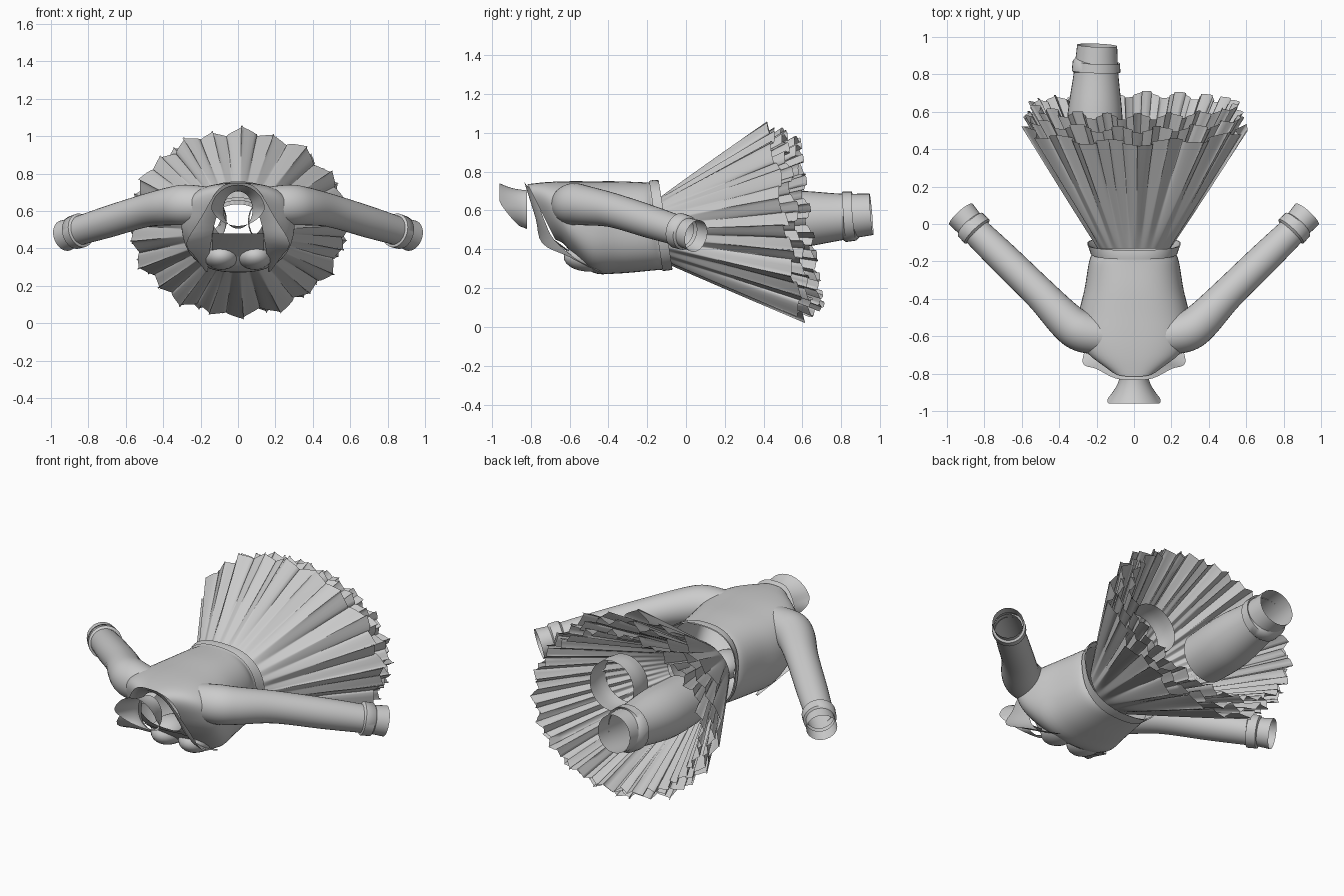
import bpy, math, random
from mathutils import Vector

if "Cube" in bpy.data.objects:
    bpy.data.objects.remove(bpy.data.objects["Cube"])

random.seed(4)
TAU = math.tau


def spline(pts, sub):
    """Catmull-Rom interpolation of tuples of any length."""
    out = []
    for i in range(len(pts) - 1):
        p = [pts[max(0, i - 1)], pts[i], pts[i + 1], pts[min(len(pts) - 1, i + 2)]]
        for k in range(sub):
            t = k / sub
            out.append(tuple(.5 * (2 * b + (c - a) * t + (2 * a - 5 * b + 4 * c - d) * t * t
                                   + (3 * b - a - 3 * c + d) * t ** 3) for a, b, c, d in zip(*p)))
    return out + [tuple(pts[-1])]


def loft(name, rings, closed=True, angle=50):
    n = len(rings[0])
    verts = [tuple(v) for r in rings for v in r]
    m = n if closed else n - 1
    faces = [(i * n + j, i * n + (j + 1) % n, (i + 1) * n + (j + 1) % n, (i + 1) * n + j)
             for i in range(len(rings) - 1) for j in range(m)]
    me = bpy.data.meshes.new(name)
    me.from_pydata(verts, [], faces)
    ob = bpy.data.objects.new(name, me)
    bpy.context.collection.objects.link(ob)
    bpy.ops.object.select_all(action='DESELECT')
    ob.select_set(True)
    bpy.context.view_layer.objects.active = ob
    bpy.ops.object.shade_smooth_by_angle(angle=math.radians(angle))
    return ob


def tube(name, stations, n=32):
    """Round tube through stations (x, y, z, radius)."""
    rings = []
    for i, s in enumerate(stations):
        a, b = stations[max(0, i - 1)], stations[min(len(stations) - 1, i + 1)]
        d = (Vector(b[:3]) - Vector(a[:3])).normalized()
        u = d.cross(Vector((0, 0, 1))).normalized()
        w = u.cross(d)
        rings.append([Vector(s[:3]) + s[3] * (u * math.cos(TAU * k / n) + w * math.sin(TAU * k / n))
                      for k in range(n)])
    return loft(name, rings)


def section(y, hw, z0, z1, shear, n=56, e=2.5):
    """Rounded-box cross-section facing y, leaning by shear."""
    ring = []
    for k in range(n):
        c, s = math.cos(TAU * k / n), math.sin(TAU * k / n)
        dz = (z1 - z0) / 2 * math.copysign(abs(s) ** (2 / e), s)
        ring.append((hw * math.copysign(abs(c) ** (2 / e), c), y + shear * dz, (z0 + z1) / 2 + dz))
    return ring


# bodice: half width, bottom and top height along y
bodice = [(-.105, .245, .30, .75, -.155), (-.15, .22, .295, .745, -.15), (-.2, .24, .29, .745, -.1),
          (-.35, .265, .275, .75, 0), (-.48, .295, .28, .75, 0), (-.6, .30, .37, .75, -.1),
          (-.68, .25, .43, .745, -.3), (-.745, .14, .45, .735, -.5)]
loft("bodice", [section(*s) for s in spline(bodice, 5)])

# hem piping around the bodice end
loft("bodice_hem", [section(*s) for s in [(-.155, .232, .288, .752, -.15), (-.13, .24, .29, .757, -.155),
                                         (-.105, .25, .295, .755, -.155)]])

# bust cups showing in the neckline
for sx in (-1, 1):
    bpy.ops.mesh.primitive_uv_sphere_add(segments=24, ring_count=14, location=(sx * .09, -.5, .36))
    cup = bpy.context.object
    cup.name = "bust_cup"
    cup.scale = (.095, .13, .075)
    bpy.ops.object.shade_smooth()

# sleeves and cuffs
sleeve = [(.17, -.60, .63, .10), (.28, -.575, .632, .108), (.36, -.52, .625, .102), (.5, -.375, .60, .088),
          (.7, -.18, .54, .084), (.87, -.015, .488, .076)]
cuff = [(.835, -.045, .497, .078), (.84, -.04, .496, .092), (.875, -.003, .485, .09),
        (.88, .002, .484, .078), (.925, .052, .468, .084)]
for sx in (-1, 1):
    flip = lambda pts: [(sx * p[0],) + tuple(p[1:]) for p in pts]
    tube("sleeve", spline(flip(sleeve), 6))
    tube("cuff", flip(cuff))

# wide open collar, two mirrored halves in one strip
outer = [(0, -.835, .75), (.1, -.825, .72), (.2, -.775, .56), (.275, -.74, .43), (.235, -.6, .36), (.17, -.42, .272)]
inner = [(0, -.79, .71), (.075, -.77, .66), (.12, -.73, .55), (.14, -.68, .45), (.155, -.57, .355), (.16, -.42, .276)]
mirror = lambda pts: [(-x, y, z) for x, y, z in reversed(pts[1:])] + pts
o, i = mirror(outer), mirror(inner)
mid = [((a[0] + b[0]) / 2, (a[1] + b[1]) / 2 - .01, (a[2] + b[2]) / 2) for a, b in zip(o, i)]
loft("collar", [spline(r, 4) for r in (o, mid, i)], closed=False)

# neck band, flaring on the nape side only
neck = []
for k in range(9):
    t = k / 8
    ring = []
    for j in range(40):
        a = TAU * j / 40
        up = .5 + .5 * math.sin(a)
        hw = .078 + .065 * t ** 1.5 * min(1, .5 + up)
        ring.append((hw * math.cos(a), -.82 - t * (.04 + .1 * min(1, 1.6 * up)),
                     .605 + (.1 + .035 * t * t * up) * math.sin(a) + .015 * (1 - up) * t))
    neck.append(ring)
loft("neck_band", neck)

# inner blouse front closing the neckline
loft("blouse_front", [[(x, y - .02 * math.cos(x * 9), z) for x in (-.14, -.09, -.03, .03, .09, .14)]
                      for y, z in ((-.72, .48), (-.66, .44), (-.58, .38), (-.5, .32))], closed=False)


# skirt layers: pleated cones whose hem leans towards the top
def skirt(name, y0, r0, y1, lean, r1, folds, amp, n=300, rows=12):
    ph = [random.uniform(0, TAU) for _ in range(4)]
    rings = []
    for k in range(rows + 1):
        t = k / rows
        ring = []
        for j in range(n):
            a = TAU * j / n
            f = folds * a + ph[0] + .9 * math.sin(3 * a + ph[1])
            wave = .7 * math.sin(f) + .3 * math.sin((folds // 2 + 2) * a + ph[2])
            b = a + .75 / folds * t * math.sin(2 * f)
            c, s = math.cos(b), math.sin(b)
            g = amp * wave * t ** .8
            rx = r0[0] + (r1[0] - r0[0]) * t + g
            rz = r0[1] + (r1[1] - r0[1]) * t + g
            y = y0 + (y1 - lean * s - y0) * t + .018 * t * math.sin(f * .5 + ph[3])
            ring.append((rx * c, y, .505 + .03 * t + rz * s))
        rings.append(ring)
    loft(name, rings, angle=70)


skirt("outer_skirt", -.13, (.195, .165), .515, .08, (.575, .49), 21, .035)
skirt("petticoat_upper", -.08, (.18, .15), .575, .07, (.57, .47), 32, .028)
skirt("petticoat_lower", -.06, (.16, .13), .635, .06, (.545, .43), 38, .026)

# long stocking with its band, and a short garter on the other side
tube("stocking", spline([(-.21, .34, .545, .145), (-.21, .5, .55, .15), (-.208, .62, .557, .143),
                         (-.203, .8, .567, .12), (-.197, .955, .58, .107)], 5))
tube("stocking_band", [(-.203, .81, .567, .12), (-.203, .815, .567, .13), (-.201, .865, .571, .127),
                       (-.2, .87, .572, .114)])
tube("garter", spline([(.2, .27, .545, .14), (.2, .33, .545, .147), (.2, .41, .55, .143)], 3))
